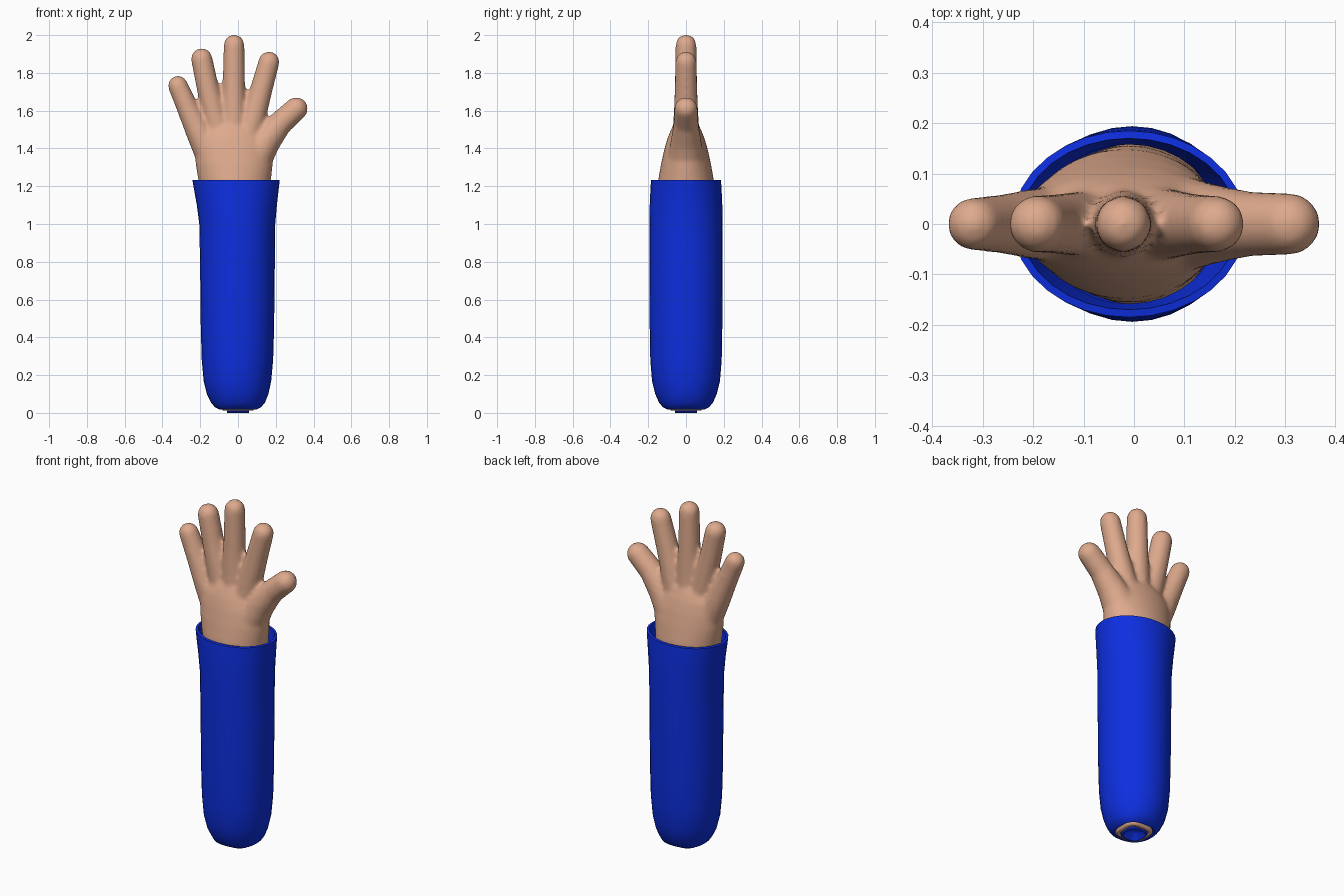
import bpy, bmesh, math
from mathutils import Vector

if "Cube" in bpy.data.objects:
    bpy.data.objects.remove(bpy.data.objects["Cube"])


def material(name, rgb):
    m = bpy.data.materials.new(name)
    m.diffuse_color = (*rgb, 1)
    m.use_nodes = True
    m.node_tree.nodes["Principled BSDF"].inputs["Base Color"].default_value = m.diffuse_color
    return m


SKIN = material("skin", (0.73, 0.40, 0.265))
BLUE = material("blue cloth", (0.004, 0.028, 0.74))


def super_ring(cx, z, rx, ry, power=2.0, n=32):
    """Horizontal ring; a higher power makes it squarer."""
    pts = []
    for i in range(n):
        c, s = math.cos(2 * math.pi * i / n), math.sin(2 * math.pi * i / n)
        k = (abs(c) ** power + abs(s) ** power) ** (-1 / power)
        pts.append(Vector((cx + rx * c * k, ry * s * k, z)))
    return pts


def loft(bm, rings, caps=True):
    rows = [[bm.verts.new(p) for p in r] for r in rings]
    n = len(rows[0])
    for a, b in zip(rows, rows[1:]):
        for i in range(n):
            bm.faces.new((a[i], a[(i + 1) % n], b[(i + 1) % n], b[i]))
    if caps:
        bm.faces.new(rows[0][::-1])
        bm.faces.new(rows[-1])


def finger(bm, path, n=20):
    """Round-tipped tube along (x, z, radius) points in the hand plane."""
    tip, prev = path[-1], path[-2]
    d = Vector((tip[0] - prev[0], 0, tip[1] - prev[1])).normalized()
    stations = [(Vector((x, 0, z)), r) for x, z, r in path]
    for k in range(1, 7):
        a = k * math.pi / 2 / 6.3
        stations.append((Vector((tip[0], 0, tip[1])) + d * tip[2] * math.sin(a),
                         tip[2] * math.cos(a)))
    rings = []
    for i, (c, r) in enumerate(stations):
        t = (stations[min(i + 1, len(stations) - 1)][0] - stations[max(i - 1, 0)][0]).normalized()
        side = Vector((0, 1, 0)).cross(t)
        rings.append([c + r * (math.cos(2 * math.pi * j / n) * side
                               + math.sin(2 * math.pi * j / n) * Vector((0, 1, 0)))
                      for j in range(n)])
    loft(bm, rings)


def finish(bm, name, mat):
    bmesh.ops.recalc_face_normals(bm, faces=bm.faces)
    for f in bm.faces:
        f.smooth = True
    me = bpy.data.meshes.new(name)
    bm.to_mesh(me)
    bm.free()
    me.materials.append(mat)
    ob = bpy.data.objects.new(name, me)
    bpy.context.collection.objects.link(ob)
    return ob


# Hand and forearm: palm loft and five fingers fused into one skin
bm = bmesh.new()
arm = [(0, 0.05, 0.09, 0.09), (0, 0.1, 0.13, 0.13), (0, 0.25, 0.155, 0.155),
       (0, 0.9, 0.165, 0.16), (-0.01, 1.1, 0.175, 0.155), (-0.018, 1.23, 0.192, 0.148),
       (-0.02, 1.32, 0.205, 0.132), (-0.025, 1.40, 0.205, 0.114),
       (-0.035, 1.46, 0.185, 0.096), (-0.035, 1.51, 0.14, 0.075), (-0.03, 1.54, 0.09, 0.05)]
loft(bm, [super_ring(*a) for a in arm])
for path in (
    [(-0.15, 1.36, 0.075), (-0.20, 1.47, 0.070), (-0.265, 1.61, 0.058), (-0.318, 1.732, 0.053)],
    [(-0.07, 1.40, 0.07), (-0.115, 1.54, 0.064), (-0.16, 1.72, 0.059), (-0.192, 1.874, 0.057)],
    [(-0.022, 1.40, 0.08), (-0.022, 1.54, 0.067), (-0.022, 1.72, 0.060), (-0.021, 1.948, 0.055)],
    [(0.03, 1.40, 0.08), (0.075, 1.54, 0.068), (0.12, 1.70, 0.060), (0.164, 1.858, 0.056)],
    [(0.08, 1.34, 0.10), (0.15, 1.445, 0.080), (0.225, 1.535, 0.065), (0.308, 1.610, 0.062)],
):
    finger(bm, path)
hand = finish(bm, "hand_and_forearm", SKIN)
rm = hand.modifiers.new("fuse", 'REMESH')
rm.mode = 'VOXEL'
rm.voxel_size = 0.011
rm.use_smooth_shade = True
sm = hand.modifiers.new("soften", 'SMOOTH')
sm.factor = 0.5
sm.iterations = 9

# Sleeve: outer wall, thin rim and inner lining tucked against the wrist
bm = bmesh.new()
sleeve = [(0, 0.035, 0.078, 0.078, 3.5), (0, 0.018, 0.098, 0.098, 3.0),
          (0, 0.03, 0.122, 0.122, 2.4), (0, 0.055, 0.143, 0.143), (-0.002, 0.10, 0.163, 0.163),
          (-0.003, 0.17, 0.179, 0.18), (-0.003, 0.28, 0.189, 0.189),
          (-0.003, 0.45, 0.194, 0.192), (-0.003, 0.80, 0.198, 0.194),
          (-0.004, 1.0, 0.201, 0.194), (-0.006, 1.1, 0.212, 0.192),
          (-0.009, 1.19, 0.225, 0.188), (-0.010, 1.232, 0.231, 0.185),
          (-0.010, 1.234, 0.217, 0.170), (-0.010, 1.19, 0.208, 0.166), (-0.010, 1.08, 0.18, 0.158)]
loft(bm, [super_ring(*s) for s in sleeve], caps=False)
finish(bm, "sleeve", BLUE)
bpy.context.view_layer.objects.active = bpy.data.objects["sleeve"]
bpy.data.objects["sleeve"].select_set(True)
bpy.ops.object.shade_smooth_by_angle(angle=math.radians(50))

# Open lower end: skin edge ring and the cloth plug inside it
bm = bmesh.new()
loft(bm, [super_ring(0, 0.05, 0.085, 0.085, 4), super_ring(0, 0.014, 0.083, 0.083, 4),
          super_ring(0, 0.012, 0.062, 0.062, 4), super_ring(0, 0.05, 0.06, 0.06, 4)], caps=False)
finish(bm, "lower_skin_edge", SKIN)
bm = bmesh.new()
loft(bm, [super_ring(0, 0.05, 0.064, 0.064, 4), super_ring(0, 0.0, 0.058, 0.058, 4),
          super_ring(0, 0.004, 0.05, 0.05, 4), super_ring(0, 0.035, 0.045, 0.045, 4)])
finish(bm, "lower_cloth_plug", BLUE)
